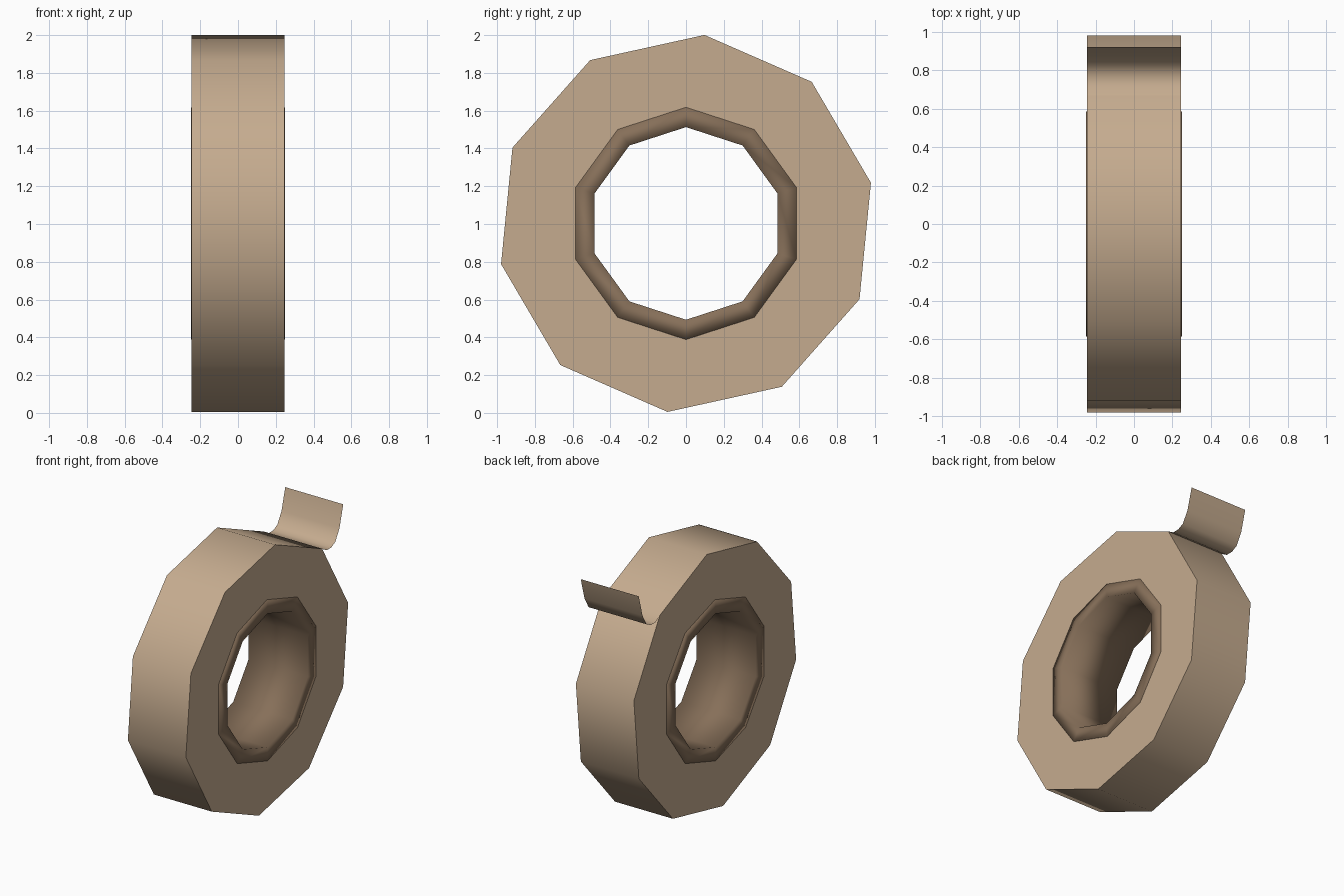
import bpy, math

if "Cube" in bpy.data.objects:
    bpy.data.objects.remove(bpy.data.objects["Cube"])

SIDES = 10
CZ = 1.003          # height of the roll's axis


def material(name, rgb):
    m = bpy.data.materials.new(name)
    m.diffuse_color = (*rgb, 1)
    m.use_nodes = True
    m.node_tree.nodes["Principled BSDF"].inputs["Base Color"].default_value = m.diffuse_color
    return m


def make_object(name, verts, faces, mat):
    me = bpy.data.meshes.new(name)
    me.from_pydata(verts, [], faces)
    me.materials.append(mat)
    me.polygons.foreach_set("use_smooth", [True] * len(me.polygons))
    me.update()
    ob = bpy.data.objects.new(name, me)
    bpy.context.collection.objects.link(ob)
    return ob


def lathe_x(name, profile, mat):
    """Spin (radius, x, start angle) points round the x axis."""
    verts, faces = [], []
    for r, x, phase in profile:
        for k in range(SIDES):
            t = math.radians(phase) + k * math.tau / SIDES
            verts.append((x, r * math.cos(t), CZ + r * math.sin(t)))
    for i in range(len(profile) - 1):
        for k in range(SIDES):
            n = (k + 1) % SIDES
            a, b = i * SIDES, (i + 1) * SIDES
            faces.append((a + k, a + n, b + n, b + k))
    return make_object(name, verts, faces, mat)


tape = material("tan tape", (0.56, 0.41, 0.275))
card = material("brown cardboard", (0.24, 0.16, 0.10))

# wound tape: ten-sided ring with flat sides
W = 0.245
roll = lathe_x("tape_roll", [(0.612, -W, 90), (1.0025, -W, 84.4),
                             (1.0025, W, 84.4), (0.612, W, 90)], tape)
bpy.context.view_layer.objects.active = roll
roll.select_set(True)
bpy.ops.object.shade_smooth_by_angle(angle=math.radians(50))

# cardboard core, slightly wider than the tape
lathe_x("core", [(0.615, 0.24, 90), (0.615, 0.25, 90), (0.51, 0.25, 90),
                 (0.51, -0.25, 90), (0.615, -0.25, 90), (0.615, -0.24, 90)], card)

# loose end of the tape, curling up from the roll's corner
curl = [(0.66, 1.755), (0.72, 1.72), (0.775, 1.72), (0.825, 1.745),
        (0.875, 1.83), (0.92, 1.995)]
verts = [(x, y, z) for y, z in curl for x in (-W, W)]
faces = [(2 * i, 2 * i + 1, 2 * i + 3, 2 * i + 2) for i in range(len(curl) - 1)]
make_object("loose_end", verts, faces, tape)
